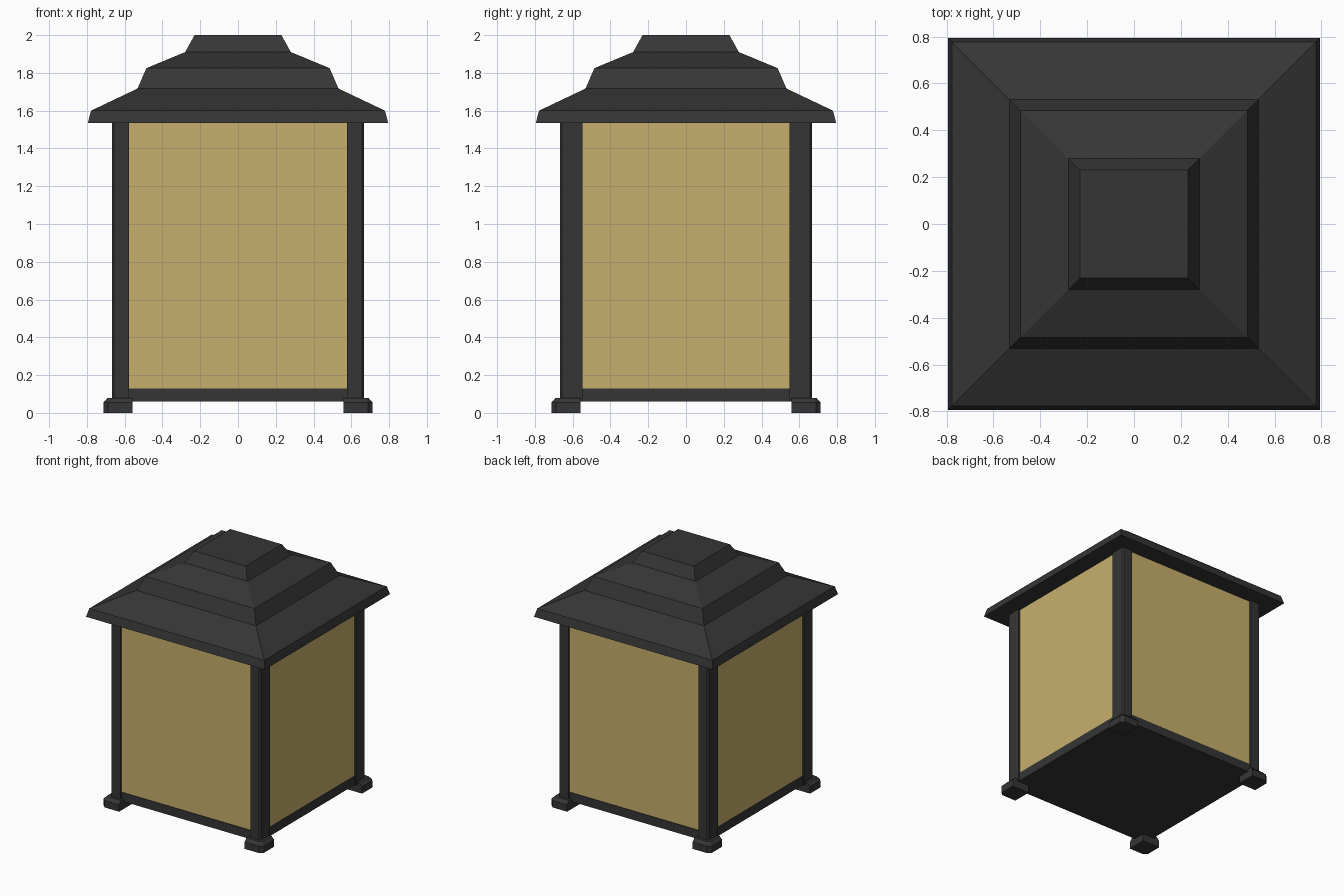
import bpy, bmesh

if "Cube" in bpy.data.objects:
    bpy.data.objects.remove(bpy.data.objects["Cube"])

def material(name, rgb):
    m = bpy.data.materials.new(name)
    m.diffuse_color = (*rgb, 1)
    m.use_nodes = True
    m.node_tree.nodes["Principled BSDF"].inputs["Base Color"].default_value = m.diffuse_color
    return m

METAL = material("dark grey metal", (0.036, 0.036, 0.036))
GLASS = material("amber glass", (0.57, 0.43, 0.15))

def loft(name, rings, mat):
    """Closed solid through rings of (x, y, z) points, bottom to top."""
    bm = bmesh.new()
    vs = [[bm.verts.new(p) for p in r] for r in rings]
    n = len(vs[0])
    bm.faces.new(vs[0][::-1])
    bm.faces.new(vs[-1])
    for a, b in zip(vs, vs[1:]):
        for i in range(n):
            j = (i + 1) % n
            bm.faces.new((a[i], a[j], b[j], b[i]))
    bmesh.ops.recalc_face_normals(bm, faces=bm.faces)
    me = bpy.data.meshes.new(name)
    bm.to_mesh(me)
    bm.free()
    me.materials.append(mat)
    ob = bpy.data.objects.new(name, me)
    bpy.context.collection.objects.link(ob)
    return ob

def rect(hx, hy, z):
    return [(-hx, -hy, z), (hx, -hy, z), (hx, hy, z), (-hx, hy, z)]

def box(name, lo, hi, mat):
    (x0, y0, z0), (x1, y1, z1) = lo, hi
    return loft(name, [[(x0, y0, z), (x1, y0, z), (x1, y1, z), (x0, y1, z)]
                       for z in (z0, z1)], mat)

def corner(ix, iy, o, c, z, sx, sy):
    """Square outline in one corner with its outer corner cut off."""
    pts = [(ix, iy), (o, iy), (o, o - c), (o - c, o), (ix, o)]
    return [(sx * x, sy * y, z) for x, y in pts]

# tiered roof
profile = [(0.795, 1.535), (0.778, 1.60), (0.532, 1.717),
           (0.485, 1.825), (0.28, 1.91), (0.23, 2.0)]
loft("roof", [rect(h, h, z) for h, z in profile], METAL)

# base slab
box("base", (-0.657, -0.657, 0.06), (0.657, 0.657, 0.13), METAL)

# corner posts and feet
for sx, sy, where in ((-1, -1, "front_left"), (1, -1, "front_right"),
                      (-1, 1, "back_left"), (1, 1, "back_right")):
    loft(where + "_post", [corner(0.578, 0.548, 0.668, 0.012, z, sx, sy)
                           for z in (0.06, 1.535)], METAL)
    loft(where + "_foot", [corner(0.558, 0.558, 0.713, 0.025, 0, sx, sy),
                           corner(0.558, 0.558, 0.713, 0.025, 0.055, sx, sy),
                           corner(0.558, 0.558, 0.69, 0.015, 0.08, sx, sy)], METAL)

# glass panes, slightly recessed
for s, a, b in ((-1, "front", "left"), (1, "back", "right")):
    y0, y1 = sorted((s * 0.645, s * 0.652))
    box(a + "_pane", (-0.58, y0, 0.125), (0.58, y1, 1.537), GLASS)
    box(b + "_pane", (y0, -0.55, 0.125), (y1, 0.55, 1.537), GLASS)
